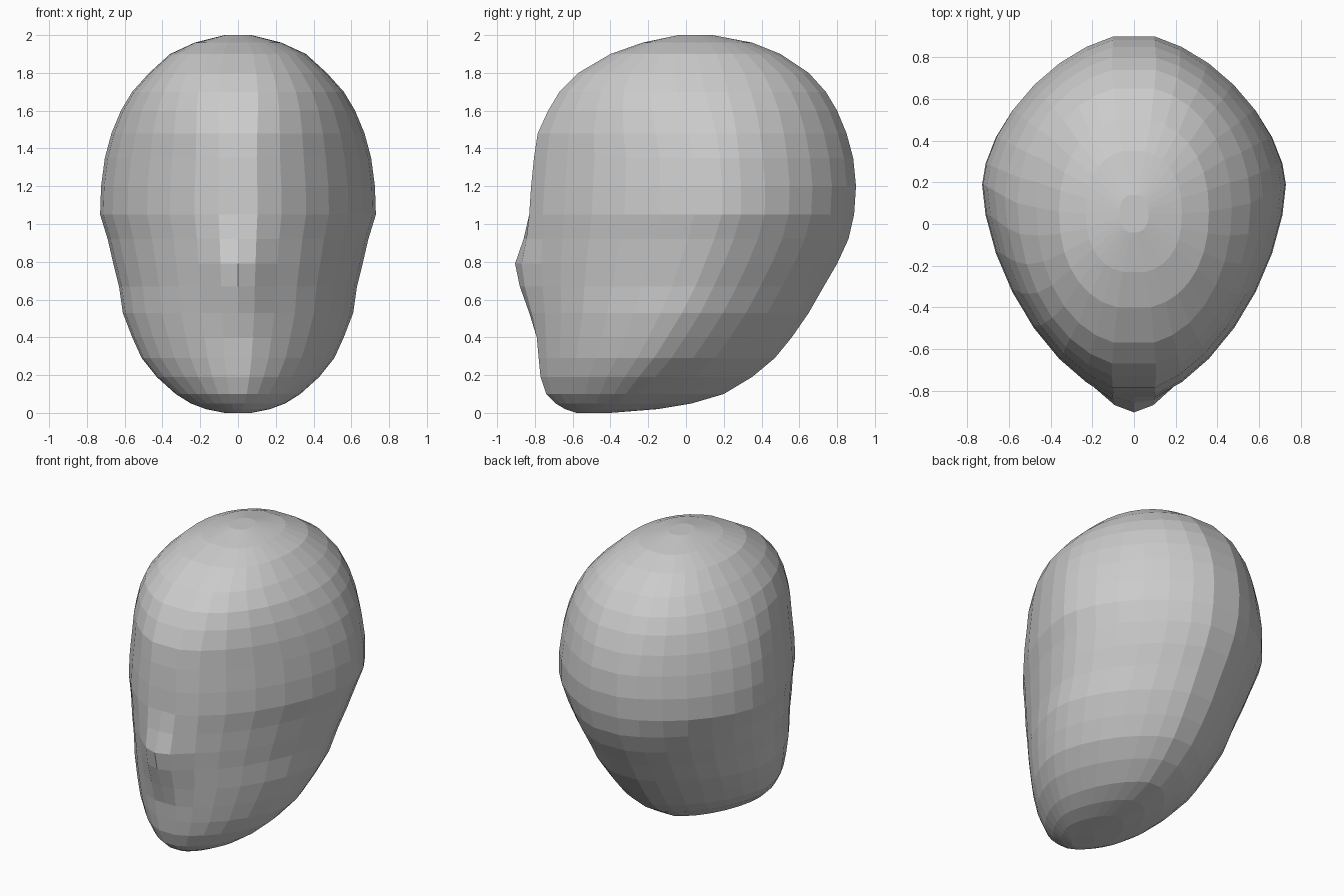
import bpy, bmesh
from math import sin, cos, pi

default = bpy.data.objects.get("Cube")
if default:
    bpy.data.objects.remove(default, do_unlink=True)

SIDES = 32
# Horizontal sections: height, front y, back y, half width, y of widest point
SECTIONS = [
    (0.00, -0.58, -0.40, 0.07, -0.50),
    (0.02, -0.64, -0.15, 0.17, -0.42),
    (0.05, -0.69, 0.03, 0.25, -0.37),
    (0.10, -0.74, 0.20, 0.33, -0.32),
    (0.19, -0.77, 0.35, 0.43, -0.25),
    (0.29, -0.78, 0.47, 0.51, -0.17),
    (0.40, -0.79, 0.56, 0.56, -0.10),
    (0.53, -0.80, 0.65, 0.61, -0.02),
    (0.67, -0.82, 0.73, 0.63, 0.05),
    (0.79, -0.83, 0.80, 0.66, 0.10),
    (0.92, -0.83, 0.86, 0.69, 0.15),
    (1.05, -0.83, 0.89, 0.73, 0.19),
    (1.20, -0.82, 0.90, 0.725, 0.19),
    (1.35, -0.805, 0.885, 0.705, 0.18),
    (1.48, -0.785, 0.85, 0.67, 0.16),
    (1.60, -0.73, 0.80, 0.62, 0.13),
    (1.70, -0.67, 0.74, 0.56, 0.10),
    (1.80, -0.57, 0.65, 0.47, 0.08),
    (1.90, -0.40, 0.50, 0.36, 0.06),
    (1.96, -0.23, 0.35, 0.23, 0.05),
    (2.00, -0.04, 0.14, 0.07, 0.05),
]
# How far the nose ridge stands out at each height
NOSE = {0.53: 0.03, 0.67: 0.06, 0.79: 0.075, 0.92: 0.03}


def spow(v, e):
    return (1 if v >= 0 else -1) * abs(v) ** e


def section_ring(bm, z, front, back, half, mid):
    """Rounded outline with a blunt front and back strip."""
    e = 1.2 if z < 1.4 else 1.2 - 0.35 * (z - 1.4) / 0.6
    blunt = cos(2 * pi / SIDES) ** e
    ring = []
    for i in range(SIDES):
        t = 2 * pi * i / SIDES
        x = half * spow(sin(t), e)
        u = spow(cos(t), e) / blunt
        u = max(-1, min(1, u))
        y = mid + u * ((mid - front) if u < 0 else (back - mid))
        if u < 0:
            y -= NOSE.get(z, 0) * max(0, 1 - abs(x) / 0.2)
        ring.append(bm.verts.new((x, y, z)))
    return ring


# Head: sections joined into one closed shell
bm = bmesh.new()
rings = [section_ring(bm, *s) for s in SECTIONS]
for low, high in zip(rings, rings[1:]):
    for i in range(SIDES):
        j = (i + 1) % SIDES
        bm.faces.new((low[i], low[j], high[j], high[i]))
bm.faces.new(rings[0])
bm.faces.new(rings[-1])
bmesh.ops.recalc_face_normals(bm, faces=bm.faces)
mesh = bpy.data.meshes.new("head")
bm.to_mesh(mesh)
bm.free()
head = bpy.data.objects.new("head", mesh)
bpy.context.collection.objects.link(head)

# Plain grey surface
grey = bpy.data.materials.new("plain grey")
grey.use_nodes = True
colour = (0.6, 0.6, 0.6, 1)
grey.diffuse_color = colour
grey.node_tree.nodes["Principled BSDF"].inputs["Base Color"].default_value = colour
mesh.materials.append(grey)
